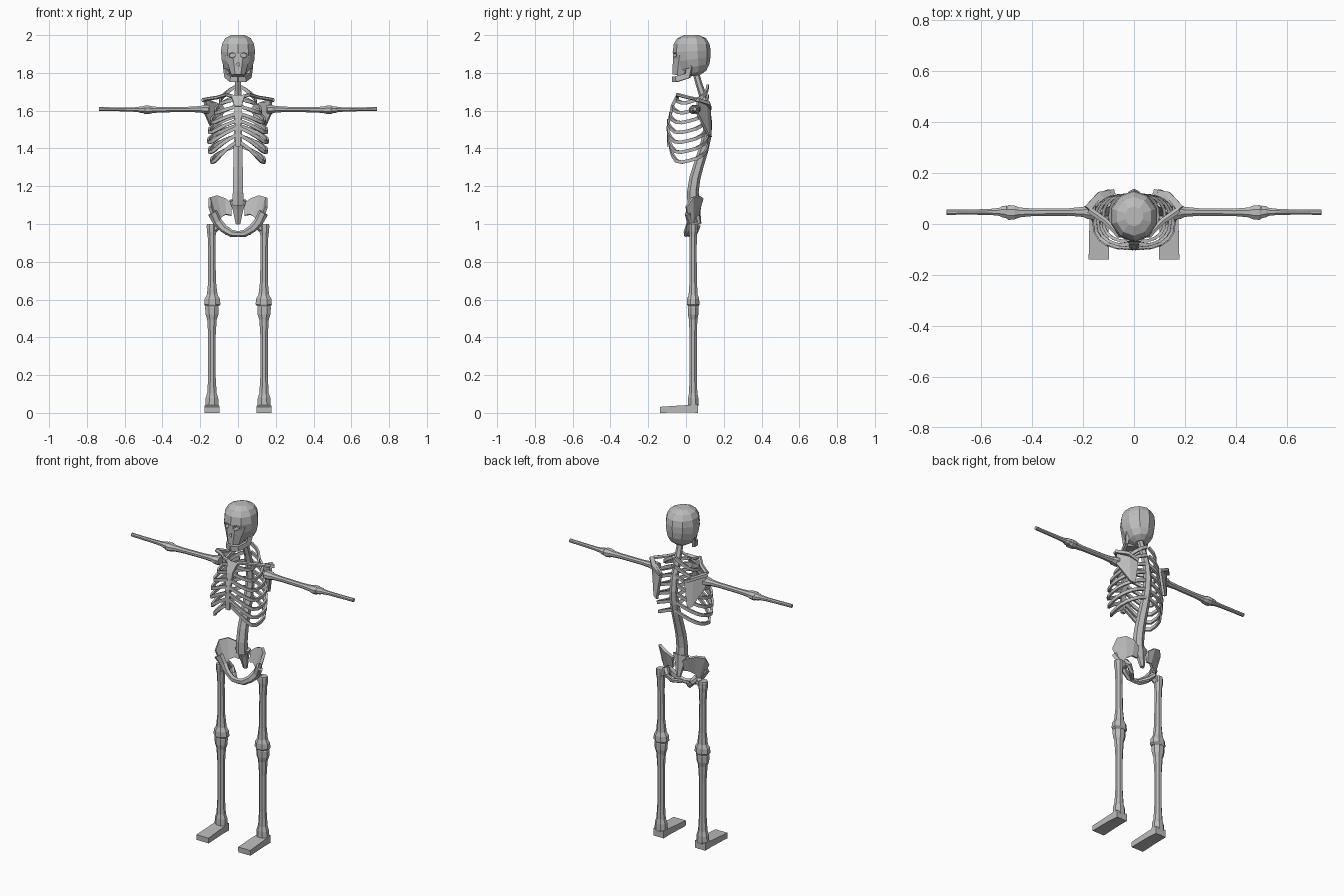
import bpy, bmesh, math
from mathutils import Vector

if "Cube" in bpy.data.objects:
    bpy.data.objects.remove(bpy.data.objects["Cube"])

grey = (0.5, 0.5, 0.5, 1)
material = bpy.data.materials.new("bone_grey")
material.use_nodes = True
material.diffuse_color = grey
material.node_tree.nodes["Principled BSDF"].inputs["Base Color"].default_value = grey


def add_object(name, bm, mirror, thickness=0):
    bmesh.ops.recalc_face_normals(bm, faces=bm.faces)
    mesh = bpy.data.meshes.new(name)
    bm.to_mesh(mesh)
    bm.free()
    mesh.materials.append(material)
    obj = bpy.data.objects.new(name, mesh)
    bpy.context.collection.objects.link(obj)
    if thickness:
        solid = obj.modifiers.new("thickness", "SOLIDIFY")
        solid.thickness = thickness
        solid.offset = 0
    if mirror:
        obj.modifiers.new("mirror", "MIRROR").use_mirror_merge = False
    return obj


def loft(name, points, sizes, upright=False, sides=6, mirror=True):
    """Skin flat-sided rings along points; sizes are (half width, half height)."""
    bm = bmesh.new()
    axis = Vector((0, 1, 0)) if upright else Vector((0, 0, 1))
    grow = 1 / math.cos(math.pi / sides)
    points = [Vector(p) for p in points]
    last = len(points) - 1
    rings = []
    for i, (point, size) in enumerate(zip(points, sizes)):
        tangent = points[min(i + 1, last)] - points[max(i - 1, 0)]
        across = tangent.cross(axis).normalized()
        up = across.cross(tangent).normalized()
        ring = []
        for k in range(sides):
            angle = math.tau * (k + 0.5) / sides
            offset = across * size[0] * math.cos(angle) + up * size[1] * math.sin(angle)
            ring.append(bm.verts.new(point + offset * grow))
        rings.append(ring)
    for lower, upper in zip(rings, rings[1:]):
        for k in range(sides):
            j = (k + 1) % sides
            bm.faces.new((lower[k], lower[j], upper[j], upper[k]))
    bm.faces.new(rings[0])
    bm.faces.new(rings[-1])
    return add_object(name, bm, mirror)


def rod(name, points, start, end, **options):
    """Loft whose thickness changes evenly from start to end."""
    first, final = Vector(start), Vector(end)
    count = len(points) - 1
    sizes = [first.lerp(final, i / count) for i in range(count + 1)]
    return loft(name, points, sizes, **options)


def long_bone(name, start, end, shaft, head, foot, upright=False):
    """Slim shaft with a block-like knob at either end."""
    knob = [(0, .7), (.02, 1), (.09, .9), (.14, .4), (.3, .1)]
    stations = [(t, (head - shaft) * w) for t, w in knob]
    stations += [(1 - t, (foot - shaft) * w) for t, w in reversed(knob)]
    points = [Vector(start).lerp(Vector(end), t) for t, swell in stations]
    sizes = [(shaft + swell, shaft + swell * .6) for t, swell in stations]
    loft(name, points, sizes, upright=upright, sides=8)


def plate(name, tops, bottoms, thickness):
    """Thick strip between an upper and a lower edge."""
    bm = bmesh.new()
    upper = [bm.verts.new(p) for p in tops]
    lower = [bm.verts.new(p) for p in bottoms]
    for i in range(len(tops) - 1):
        bm.faces.new((upper[i], upper[i + 1], lower[i + 1], lower[i]))
    add_object(name, bm, True, thickness)


# Skull: a boxy dome that narrows and shifts back towards the neck
points, sizes = [], []
rings = 8
for k in range(rings):
    height = math.cos(math.pi * (k + .5) / rings)
    radius = (1 - abs(height) ** 3) ** (1 / 3) * (1 + min(height, 0) * .2)
    points.append((0, .03 - min(height, 0) * .02, 1.893 + height * .109))
    sizes.append((radius * .09, radius * .096))
cranium = loft("cranium", points, sizes, upright=True, sides=10, mirror=False)
face = rod("face", [(0, -.01, 1.89), (0, -.02, 1.84), (0, -.03, 1.785)],
           (.07, .06), (.036, .042), upright=True, sides=8, mirror=False)
rod("lower_jaw", [(.066, .02, 1.84), (.06, .01, 1.785), (.035, -.05, 1.767), (0, -.066, 1.766)],
    (.008, .016), (.008, .015), sides=4)

# Eye sockets and nose opening
eyes = rod("eye_cutter", [(.035, -.12, 1.893), (.03, -.035, 1.893)], (.02, .016), (.015, .011))
nose = rod("nose_cutter", [(0, -.12, 1.845), (0, -.05, 1.845)], (.006, .007), (.006, .007),
           sides=3, mirror=False)
for cutter in (eyes, nose):
    cutter.hide_render = True
    cutter.hide_viewport = True
    for part in (cranium, face):
        cut = part.modifiers.new("opening", "BOOLEAN")
        cut.object = cutter
        cut.operation = "DIFFERENCE"

# Spine: one long wave from neck to lower back
points = []
for k in range(11):
    z = 1.82 - .072 * k
    points.append((0, .076 + .04 * math.cos((z - 1.53) * math.pi / .38), z))
rod("spine", points, (.015, .014), (.029, .028), upright=True, mirror=False)
rod("sacrum", [(0, .045, 1.125), (0, .055, 1.08), (0, .07, 1)],
    (.045, .025), (.012, .01), upright=True, mirror=False)

# Breastbone
rod("breastbone_top", [(0, -.045, 1.68), (0, -.075, 1.62)], (.036, .009), (.018, .008),
    upright=True, sides=4, mirror=False)
rod("breastbone", [(0, -.07, 1.63), (0, -.094, 1.53), (0, -.093, 1.41)], (.02, .008), (.012, .007),
    upright=True, sides=4, mirror=False)

# Ribs: each sags from the spine, then climbs to the breastbone
back, turn, steps = .115, .65, 10
for n in range(7):
    bow = (n - 4) ** 2
    wide = .15 - .004 * bow
    front = -.097 + .003 * bow
    low = 1.64 - .0525 * n
    rise = .02 + .015 * n
    points = []
    for k in range(steps + 1):
        t = k / steps
        turned = math.cos(math.pi * t)
        x = .008 + wide * math.sin(math.pi * t) ** .8
        y = (front + back + (back - front) * math.copysign(abs(turned) ** .8, turned)) / 2
        if t < turn:
            z = low + .09 * (1 - t / turn) ** 1.5
        else:
            z = low + rise * ((t - turn) / (1 - turn)) ** 1.3
        points.append((x, y, z))
    rod(f"rib_{n + 1}", points, (.006, .009), (.006, .009), sides=4)

# Shoulder girdle
rod("collarbone", [(.015, -.045, 1.67), (.06, -.045, 1.685), (.11, .01, 1.67), (.175, .055, 1.66)],
    (.008, .009), (.013, .008))
plate("shoulder_blade", [(.075, .125, 1.62), (.12, .105, 1.645), (.175, .06, 1.65)],
      [(.1, .13, 1.46), (.125, .118, 1.47), (.175, .06, 1.585)], .014)
rod("shoulder_blade_ridge", [(.08, .128, 1.61), (.135, .115, 1.64), (.182, .06, 1.657)],
    (.008, .008), (.014, .009), sides=4)

# Arms
long_bone("upper_arm", (.15, .048, 1.608), (.5, .045, 1.604), .013, .03, .029)
long_bone("forearm", (.495, .048, 1.605), (.735, .046, 1.609), .01, .024, .01)

# Pelvis
plate("hip_wing",
      [(.035, .075, 1.11), (.07, .085, 1.135), (.115, .07, 1.15), (.15, .035, 1.14), (.15, 0, 1.09)],
      [(.035, .065, 1.045), (.065, .06, 1.05), (.09, .045, 1.035), (.108, .035, 1), (.118, .015, 1)],
      .016)
rod("pubic_arch", [(.135, .01, 1.06), (.108, .02, 1.01), (.075, .01, .975), (.035, 0, .95),
                   (0, 0, .946)], (.014, .024), (.011, .014))
rod("sit_bone", [(.1, .04, 1.01), (.085, .062, .985), (.06, .05, .955), (.02, .01, .942)],
    (.016, .018), (.009, .009))

# Legs
rod("hip_joint", [(.085, .035, 1), (.105, .035, .995), (.138, .038, .965)], (.018, .018), (.018, .02))
long_bone("thigh_bone", (.14, .038, 1), (.136, .038, .565), .018, .026, .043, upright=True)
long_bone("shin_bone", (.138, .038, .57), (.138, .038, .03), .018, .036, .035, upright=True)
rod("foot", [(.138, .063, .022), (.138, 0, .022), (.138, -.138, .016)],
    (.034, .022), (.04, .016), sides=4)
